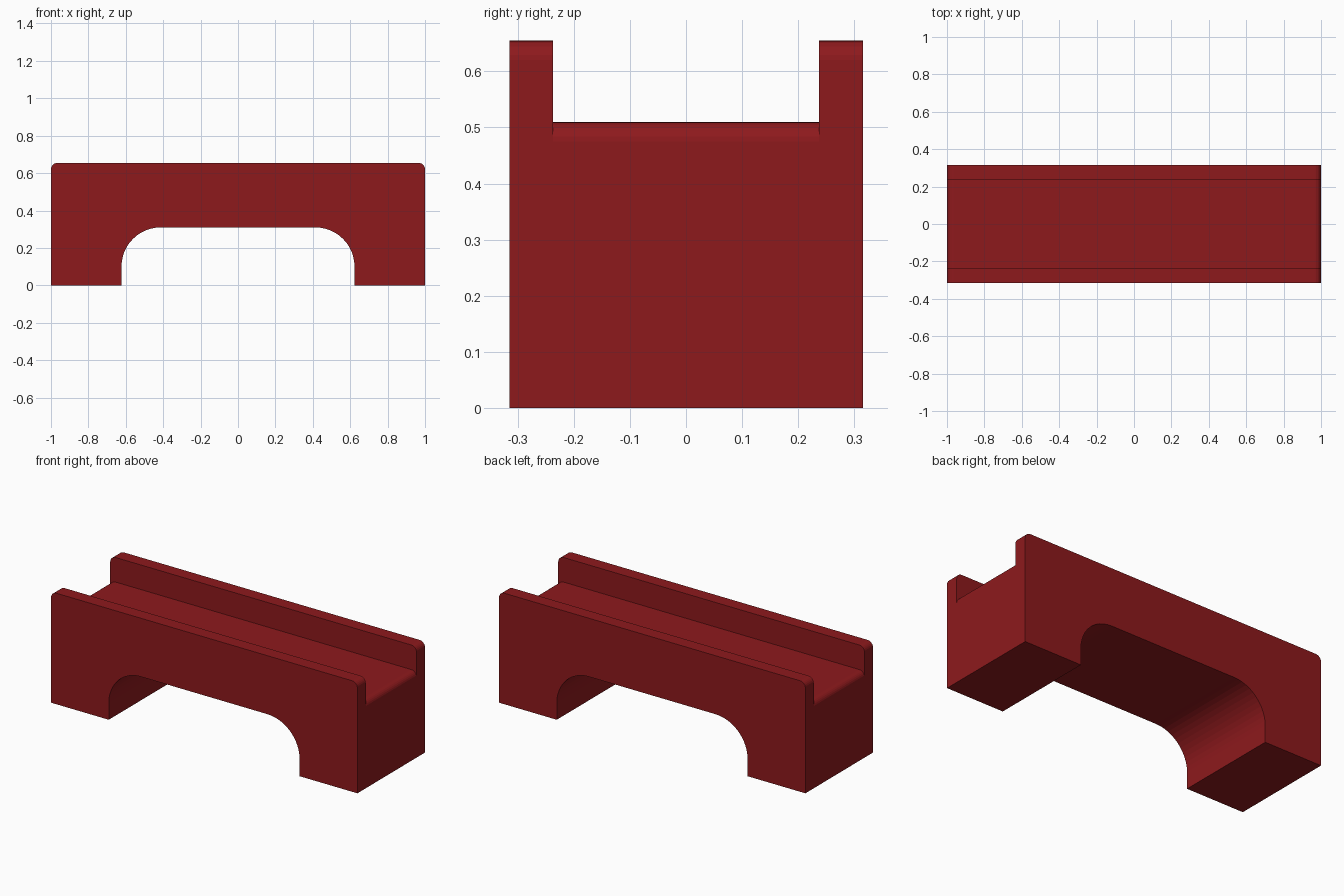
import bpy, bmesh, math

if "Cube" in bpy.data.objects:
    bpy.data.objects.remove(bpy.data.objects["Cube"])

LENGTH, HALF_W, HEIGHT = 1.0, 0.315, 0.655
CHANNEL_HALF, FLOOR = 0.237, 0.51
EDGE_R = 0.035
ARCH_HALF, ARCH_TOP, ARCH_R = 0.623, 0.31, 0.21


def arc(cx, cz, r, start, end, steps):
    return [(cx + r * math.cos(math.radians(start + (end - start) * i / steps)),
             cz + r * math.sin(math.radians(start + (end - start) * i / steps)))
            for i in range(steps + 1)]


def mirrored(half):
    """Complete a right-hand half outline with its left-hand mirror."""
    return half + [(-x, z) for x, z in reversed(half)]


def extrude_profile(name, points, half_depth):
    bm = bmesh.new()
    face = bm.faces.new([bm.verts.new((x, -half_depth, z)) for x, z in points])
    out = bmesh.ops.extrude_face_region(bm, geom=[face])
    verts = [g for g in out["geom"] if isinstance(g, bmesh.types.BMVert)]
    bmesh.ops.translate(bm, verts=verts, vec=(0, 2 * half_depth, 0))
    bmesh.ops.recalc_face_normals(bm, faces=bm.faces)
    mesh = bpy.data.meshes.new(name)
    bm.to_mesh(mesh)
    bm.free()
    obj = bpy.data.objects.new(name, mesh)
    bpy.context.collection.objects.link(obj)
    return obj


# Bridge body: arched underside and rounded top ends
arch = arc(ARCH_HALF - ARCH_R, ARCH_TOP - ARCH_R, ARCH_R, 90, 0, 12)
top = arc(LENGTH - EDGE_R, HEIGHT - EDGE_R, EDGE_R, 0, 90, 6)
body = extrude_profile(
    "bridge_block",
    mirrored(arch + [(ARCH_HALF, 0), (LENGTH, 0)] + top), HALF_W)

# Track channel between the two rails, its floor rounded over at both ends
lip = arc(LENGTH - EDGE_R, FLOOR - EDGE_R, EDGE_R, 90, 0, 6)
cutter = extrude_profile(
    "channel_cutter",
    mirrored(lip + [(1.1, FLOOR - EDGE_R), (1.1, 0.8)]), CHANNEL_HALF)
cutter.hide_render = True
cutter.hide_set(True)

cut = body.modifiers.new("channel", "BOOLEAN")
cut.operation = "DIFFERENCE"
cut.solver = "EXACT"
cut.object = cutter

# Red plastic
red = bpy.data.materials.new("red")
red.diffuse_color = (0.27, 0.01, 0.012, 1)
red.use_nodes = True
red.node_tree.nodes["Principled BSDF"].inputs["Base Color"].default_value = red.diffuse_color
body.data.materials.append(red)
